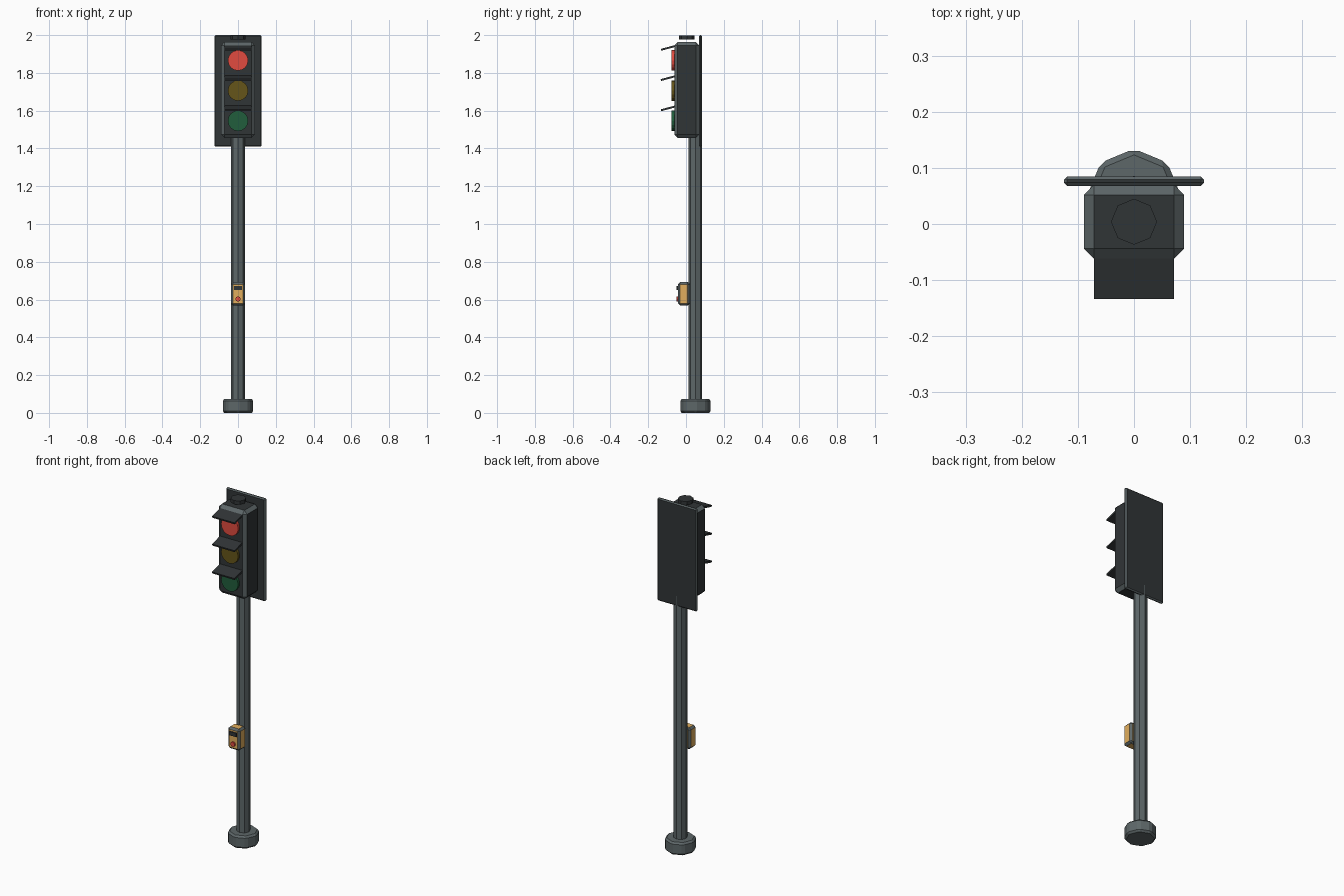
import bpy, math

if "Cube" in bpy.data.objects:
    bpy.data.objects.remove(bpy.data.objects["Cube"])


def material(name, rgb):
    m = bpy.data.materials.new(name)
    m.diffuse_color = (*rgb, 1)
    m.use_nodes = True
    m.node_tree.nodes["Principled BSDF"].inputs["Base Color"].default_value = m.diffuse_color
    return m


DARK = material("dark_metal", (0.03, 0.035, 0.037))
GREY = material("grey_metal", (0.11, 0.135, 0.14))
RED = material("red", (0.75, 0.07, 0.05))
AMBER = material("amber", (0.13, 0.09, 0.01))
GREEN = material("green", (0.015, 0.11, 0.045))
YELLOW = material("yellow", (0.75, 0.42, 0.11))


def finish(name, mat, bevel):
    ob = bpy.context.object
    ob.name = name
    ob.data.materials.append(mat)
    if bevel:
        # chamfers take the worn-edge grey
        ob.data.materials.append(GREY)
        mod = ob.modifiers.new("chamfer", "BEVEL")
        mod.width = bevel
        mod.segments = 1
        mod.material = 1
    return ob


def box(name, lo, hi, mat, bevel=0):
    bpy.ops.mesh.primitive_cube_add(size=1, location=[(a + b) / 2 for a, b in zip(lo, hi)])
    ob = bpy.context.object
    ob.scale = [b - a for a, b in zip(lo, hi)]
    bpy.ops.object.transform_apply(location=False, rotation=False, scale=True)
    return finish(name, mat, bevel)


def post(name, y, z0, z1, radius, mat, bevel=0):
    bpy.ops.mesh.primitive_cylinder_add(vertices=8, radius=radius, depth=z1 - z0,
                                        location=(0, y, (z0 + z1) / 2))
    return finish(name, mat, bevel)


def disc(name, y0, y1, z, radius, sides, mat):
    bpy.ops.mesh.primitive_cylinder_add(vertices=sides, radius=radius, depth=y1 - y0,
                                        location=(0, (y0 + y1) / 2, z),
                                        rotation=(math.pi / 2, 0, 0))
    return finish(name, mat, 0)


# foot and pole
post("base", 0.05, 0, 0.073, 0.084, GREY, 0.01)
post("pole", 0.05, 0.05, 1.47, 0.036, GREY)

# signal head
box("backplate", (-0.125, 0.068, 1.41), (0.125, 0.085, 2.0), DARK, 0.006)
box("housing", (-0.089, -0.062, 1.455), (0.089, 0.07, 1.964), DARK, 0.018)
post("top_cap", 0.004, 1.978, 1.999, 0.041, DARK)

# lenses and sloping visors
for i, (name, mat) in enumerate((("red", RED), ("amber", AMBER), ("green", GREEN))):
    z = 1.866 - 0.16 * i
    disc(name + "_lens", -0.076, -0.055, z, 0.054, 16, mat)
    visor = box(name + "_visor", (-0.071, -0.134, z + 0.058), (0.071, -0.05, z + 0.068), DARK)
    visor.location.z += 0.004
    visor.rotation_euler.x = math.radians(15)

# pedestrian push-button box
box("button_box", (-0.038, -0.042, 0.568), (0.038, 0.02, 0.692), YELLOW, 0.011)
box("button_display", (-0.022, -0.049, 0.65), (0.022, -0.038, 0.672), DARK)
disc("push_button", -0.05, -0.038, 0.603, 0.014, 8, RED)
